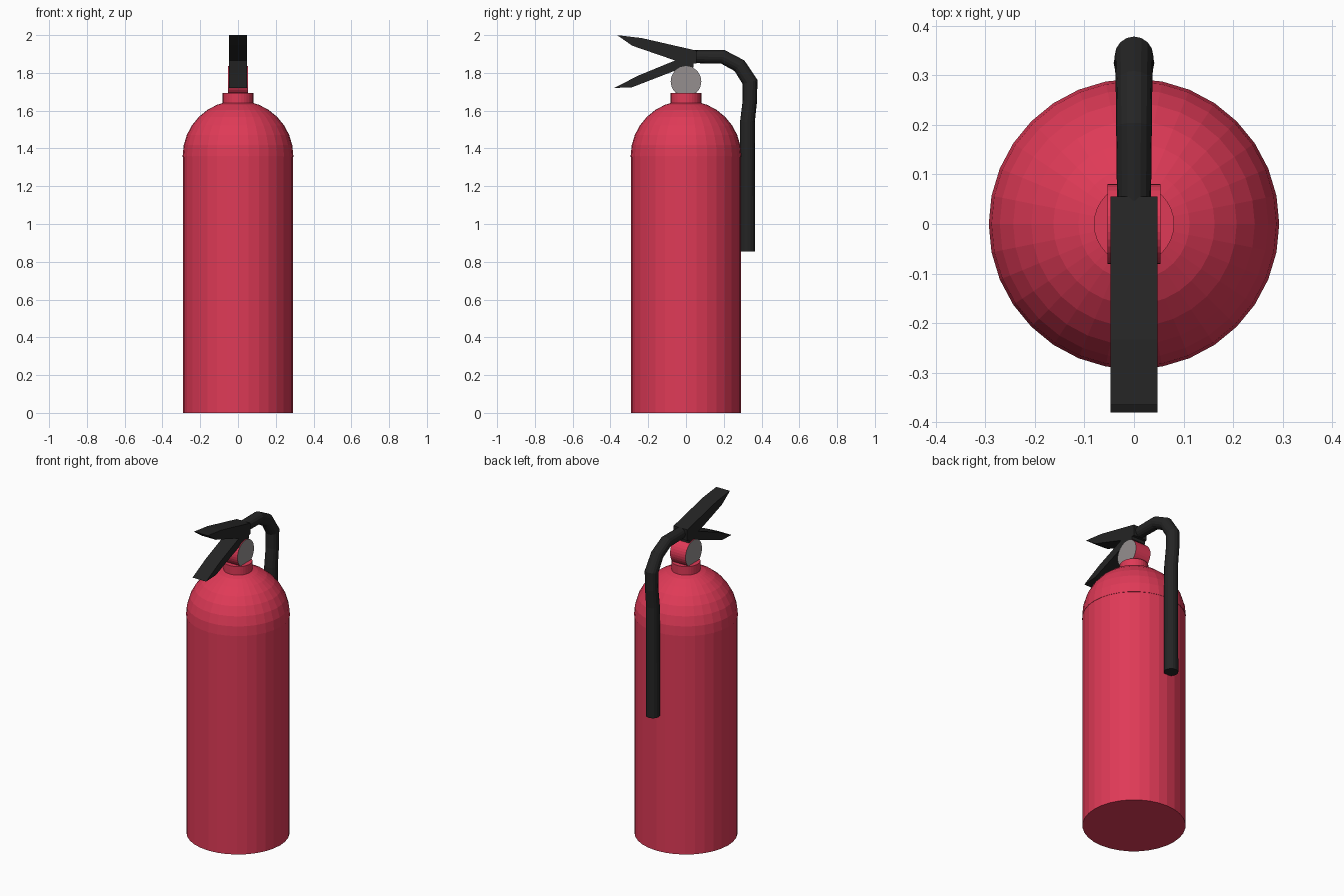
import bpy, bmesh, math
from mathutils import Vector, Matrix

cube = bpy.data.objects.get("Cube")
if cube:
    bpy.data.objects.remove(cube, do_unlink=True)


def material(name, rgb):
    m = bpy.data.materials.new(name)
    m.use_nodes = True
    m.diffuse_color = (*rgb, 1)
    m.node_tree.nodes["Principled BSDF"].inputs["Base Color"].default_value = (*rgb, 1)
    return m


RED = material("red paint", (0.74, 0.042, 0.095))
BLACK = material("black rubber", (0.018, 0.018, 0.018))
GREY = material("gauge grey", (0.30, 0.275, 0.275))


def finish(name, bm, *mats):
    bmesh.ops.recalc_face_normals(bm, faces=bm.faces)
    mesh = bpy.data.meshes.new(name)
    bm.to_mesh(mesh)
    bm.free()
    for m in mats:
        mesh.materials.append(m)
    obj = bpy.data.objects.new(name, mesh)
    bpy.context.collection.objects.link(obj)
    return obj


def skin(bm, rings):
    """Join equal rings of points with quads and cap both ends."""
    rings = [[bm.verts.new(p) for p in ring] for ring in rings]
    for a, b in zip(rings, rings[1:]):
        for i in range(len(a)):
            j = (i + 1) % len(a)
            bm.faces.new((a[i], a[j], b[j], b[i]))
    bm.faces.new(rings[0])
    bm.faces.new(rings[-1])


def circle(radius, z, sides=32):
    steps = [math.tau * i / sides for i in range(sides)]
    return [Vector((radius * math.cos(a), radius * math.sin(a), z)) for a in steps]


def lathe(name, profile, mat):
    bm = bmesh.new()
    skin(bm, [circle(r, z) for r, z in profile])
    return finish(name, bm, mat)


# Tank, domed shoulder and neck
R, SHOULDER = 0.293, 1.36
lathe("tank_body", [(R - 0.002, 0), (R - 0.002, SHOULDER)], RED)
dome = [(R, SHOULDER - 0.005)]
for i in range(8):
    a = math.pi / 16 * i
    dome.append((R * math.cos(a), SHOULDER + R * math.sin(a)))
lathe("tank_dome", dome, RED)
lathe("neck_collar", [(0.081, 1.6), (0.081, 1.693)], RED)

# Valve head: a sideways drum with grey end discs
bm = bmesh.new()
turn = Matrix.Translation((0, 0, 1.755)) @ Matrix.Rotation(math.pi / 2, 4, "Y")
skin(bm, [[turn @ p for p in circle(0.081, x)] for x in (-0.053, 0.053)])
for f in bm.faces:
    f.material_index = int(len(f.verts) > 4)
finish("valve_head", bm, RED, GREY)


# Levers: side profiles (y, z) extruded across x
def lever(name, profile, half_width=0.047):
    bm = bmesh.new()
    skin(bm, [[(x, y, z) for y, z in profile] for x in (-half_width, half_width)])
    return finish(name, bm, BLACK)


lever("top_lever", [(-0.365, 2.0), (-0.233, 1.984), (0.02, 1.926), (0.055, 1.918),
                    (0.055, 1.85), (0, 1.846), (-0.285, 1.944)])
lever("bottom_lever", [(-0.38, 1.72), (-0.254, 1.785), (-0.03, 1.877), (0.04, 1.877),
                       (0.04, 1.83), (-0.05, 1.815), (-0.285, 1.724)])

# Hose: mitred tube from the valve, over the back and down the tank
path = [(0.02, 1.886, 0.034), (0.195, 1.885, 0.036), (0.283, 1.838, 0.037),
        (0.339, 1.752, 0.039), (0.338, 1.652, 0.038), (0.325, 1.54, 0.039),
        (0.325, 0.855, 0.041)]
points = [Vector((0, y, z)) for y, z, r in path]
rings = []
for i, p in enumerate(points):
    before = (p - points[i - 1]).normalized() if i else None
    after = (points[i + 1] - p).normalized() if i + 1 < len(points) else before
    tangent = ((before or after) + after).normalized()
    side = tangent.cross(Vector((1, 0, 0)))
    stretch = 1 / tangent.dot(after)
    rings.append([p + Vector((c.x, 0, 0)) + side * c.y * stretch
                  for c in circle(path[i][2], 0, 16)])
bm = bmesh.new()
skin(bm, rings)
finish("hose", bm, BLACK)
